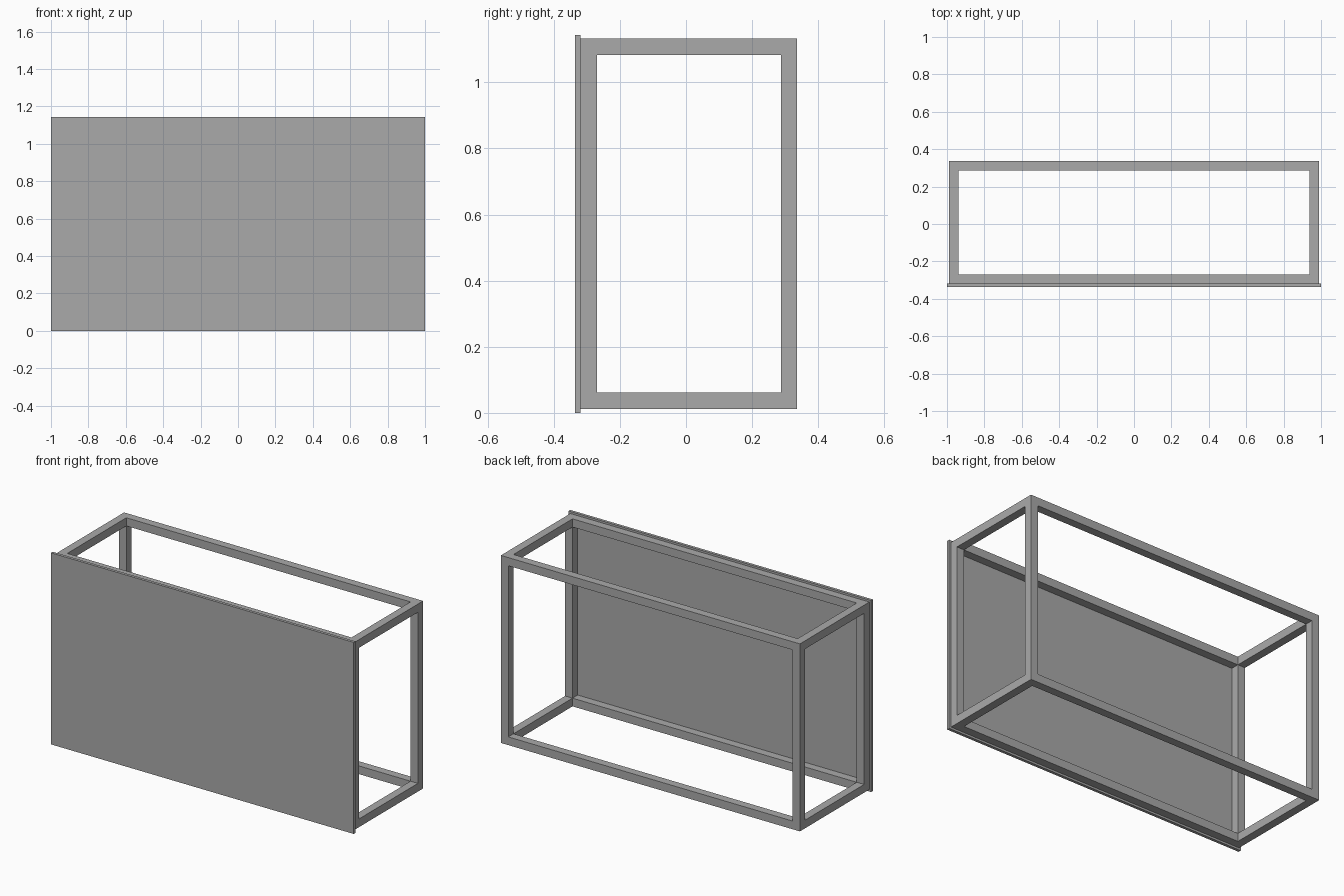
import bpy
from mathutils import Vector

default = bpy.data.objects.get("Cube")
if default:
    bpy.data.objects.remove(default, do_unlink=True)

grey = bpy.data.materials.new("plain grey")
grey.use_nodes = True
colour = (0.4, 0.4, 0.4, 1)
grey.diffuse_color = colour
grey.node_tree.nodes["Principled BSDF"].inputs["Base Color"].default_value = colour


def box(name, low, high):
    """Flat-faced box between two opposite corners."""
    low, high = Vector(low), Vector(high)
    bpy.ops.mesh.primitive_cube_add(size=1, location=(low + high) / 2)
    ob = bpy.context.object
    ob.name = name
    ob.scale = high - low
    bpy.ops.object.transform_apply(location=False, rotation=False, scale=True)
    ob.data.materials.append(grey)
    return ob


BAR = 0.049
X = 0.988
FRONT, BACK = -0.319, 0.336
BOTTOM, TOP = 0.012, 1.132

# Front panel, slightly larger than the frame
box("front_panel", (-1, -0.336, 0), (1, FRONT, 1.144))

# Four upright posts at the corners
for side, x in (("right", -X), ("left", X - BAR)):
    for end, y in (("front", FRONT), ("back", BACK - BAR)):
        box(f"{end}_{side}_post", (x, y, BOTTOM), (x + BAR, y + BAR, TOP))

# Horizontal rails butted between the posts, bottom and top
for level, z in (("bottom", BOTTOM), ("top", TOP - BAR)):
    for end, y in (("front", FRONT), ("back", BACK - BAR)):
        box(f"{level}_{end}_rail", (-X + BAR, y, z), (X - BAR, y + BAR, z + BAR))
    for side, x in (("right", -X), ("left", X - BAR)):
        box(f"{level}_{side}_rail", (x, FRONT + BAR, z), (x + BAR, BACK - BAR, z + BAR))
